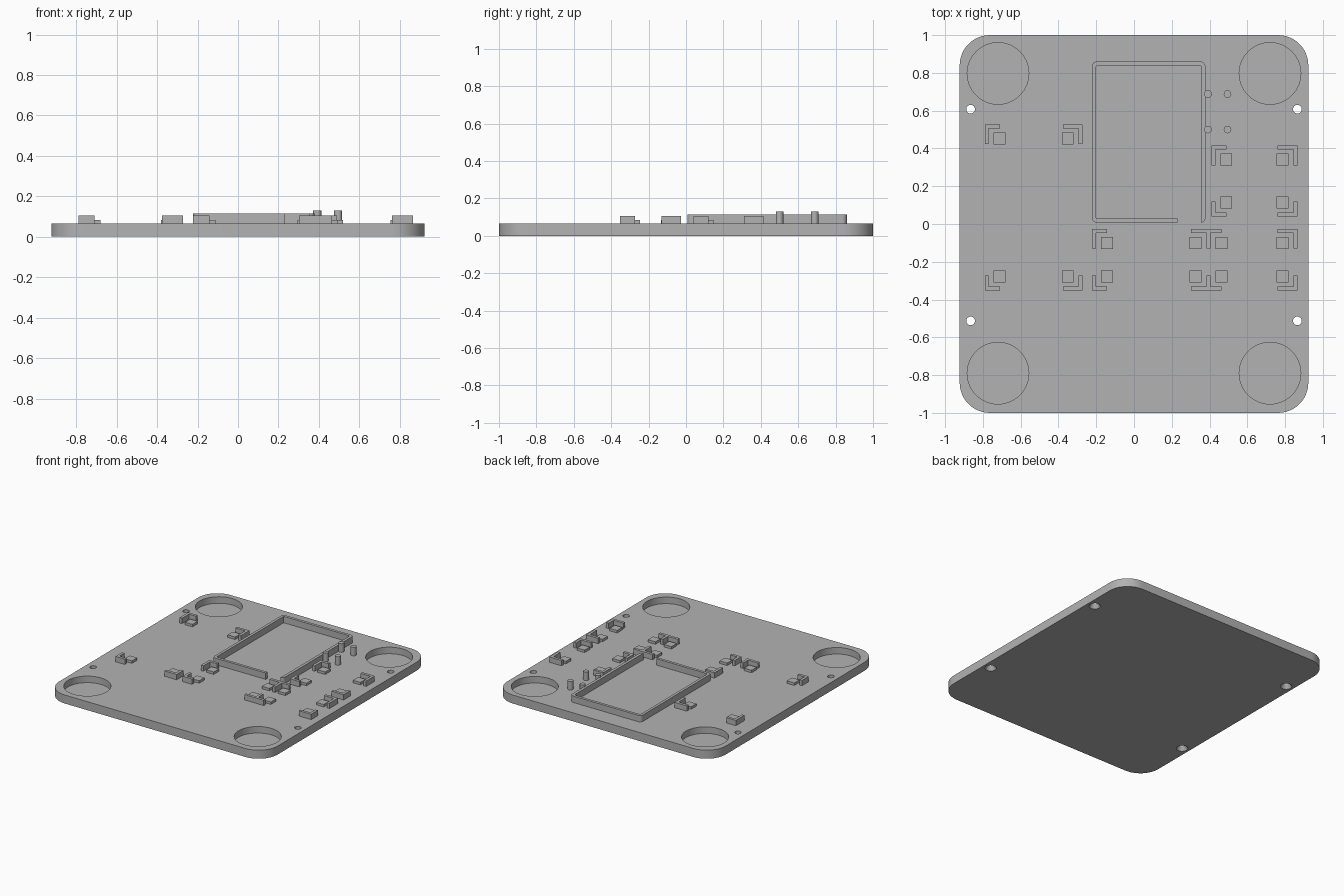
import bpy, bmesh, math

if "Cube" in bpy.data.objects:
    bpy.data.objects.remove(bpy.data.objects["Cube"], do_unlink=True)

grey = bpy.data.materials.new("matte grey")
grey.use_nodes = True
colour = (0.45, 0.45, 0.45, 1)
grey.diffuse_color = colour
grey.node_tree.nodes["Principled BSDF"].inputs["Base Color"].default_value = colour

TOP = 0.065      # upper face of the plate
SINK = 0.003     # overlap of raised parts into the plate


def prism(name, points, z0, z1):
    """Extrude a counter-clockwise outline from z0 to z1."""
    bm = bmesh.new()
    face = bm.faces.new([bm.verts.new((x, y, z0)) for x, y in points])
    new = bmesh.ops.extrude_face_region(bm, geom=[face])["geom"]
    for v in new:
        if isinstance(v, bmesh.types.BMVert):
            v.co.z = z1
    bmesh.ops.recalc_face_normals(bm, faces=bm.faces)
    mesh = bpy.data.meshes.new(name)
    bm.to_mesh(mesh)
    bm.free()
    mesh.materials.append(grey)
    ob = bpy.data.objects.new(name, mesh)
    bpy.context.collection.objects.link(ob)
    return ob


def rounded(x0, x1, y0, y1, r, steps):
    """Outline of a rectangle with round corners."""
    corners = [(x1 - r, y1 - r), (x0 + r, y1 - r), (x0 + r, y0 + r), (x1 - r, y0 + r)]
    pts = []
    for i, (cx, cy) in enumerate(corners):
        for k in range(steps + 1):
            a = (i + k / steps) * math.pi / 2
            pts.append((cx + r * math.cos(a), cy + r * math.sin(a)))
    return pts


def box(name, x0, x1, y0, y1, z0, z1):
    x0, x1 = sorted((x0, x1))
    y0, y1 = sorted((y0, y1))
    return prism(name, [(x0, y0), (x1, y0), (x1, y1), (x0, y1)], z0, z1)


def cone(name, x, y, z0, z1, r0, r1, sides):
    bpy.ops.mesh.primitive_cone_add(vertices=sides, radius1=r0, radius2=r1, depth=z1 - z0,
                                    location=(x, y, (z0 + z1) / 2))
    ob = bpy.context.object
    ob.name = name
    ob.data.materials.append(grey)
    return ob


def activate(ob):
    bpy.ops.object.select_all(action='DESELECT')
    ob.select_set(True)
    bpy.context.view_layer.objects.active = ob


def cut(ob, cutters):
    """Subtract each cutter, then discard it."""
    for c in cutters:
        c.hide_render = True
        mod = ob.modifiers.new("cut", 'BOOLEAN')
        mod.operation = 'DIFFERENCE'
        mod.solver = 'EXACT'
        mod.object = c
        activate(ob)
        bpy.ops.object.modifier_apply(modifier=mod.name)
        bpy.data.objects.remove(c, do_unlink=True)


def smooth(ob):
    activate(ob)
    bpy.ops.object.shade_smooth_by_angle(angle=math.radians(30))


# Base plate with round corner pockets and countersunk screw holes
plate = prism("base_plate", rounded(-0.923, 0.923, -1, 1, 0.16, 12), 0, TOP)
cutters = []
for x in (-1, 1):
    for y in (-0.79, 0.797):
        cutters.append(cone("pocket_cutter", x * 0.72, y, 0.015, 0.1, 0.163, 0.163, 64))
    for y in (-0.513, 0.608):
        cutters.append(cone("hole_cutter", x * 0.865, y, -0.02, 0.1, 0.023, 0.023, 24))
        cutters.append(cone("countersink_cutter", x * 0.865, y, -0.01, 0.03, 0.046, 0.022, 24))
cut(plate, cutters)
smooth(plate)

# Battery bay wall with a cable gap in the front run
wall = prism("bay_wall", rounded(-0.222, 0.378, 0.007, 0.86, 0.025, 5), TOP - SINK, 0.114)
cut(wall, [prism("bay_cutter", rounded(-0.201, 0.356, 0.028, 0.839, 0.008, 3), 0, 0.2),
           box("gap_cutter", 0.229, 0.354, -0.05, 0.05, 0, 0.2)])
smooth(wall)

# Locating pins
for x in (0.392, 0.495):
    for y in (0.5, 0.688):
        smooth(cone("locating_pin", x, y, TOP - SINK, 0.13, 0.02, 0.02, 24))


# Corner bracket with a support pad; sx and sy point inwards
def mount(x, y, sx, sy):
    t = 0.021
    ax = 0.08 if sx > 0 else 0.104
    ay = 0.08 if sy > 0 else 0.104
    pts = [(0, 0), (ax, 0), (ax, t), (t, t), (t, ay), (0, ay)]
    pts = [(x + sx * px, y + sy * py) for px, py in pts]
    prism("corner_bracket", pts, TOP - SINK, 0.106)
    box("support_pad", x + sx * 0.047, x + sx * 0.11, y + sy * 0.043, y + sy * 0.106,
        TOP - SINK, 0.084)


# Each board seat: left, right, front, back
mount(-0.79, 0.527, 1, -1)
mount(-0.272, 0.527, -1, -1)
mount(-0.79, -0.352, 1, 1)
mount(-0.272, -0.352, -1, 1)
for x0, x1, y0, y1 in [(0.41, 0.865, 0.04, 0.415),
                       (-0.222, 0.405, -0.352, -0.027),
                       (0.384, 0.865, -0.352, -0.027)]:
    for x, sx in ((x0, 1), (x1, -1)):
        for y, sy in ((y0, 1), (y1, -1)):
            mount(x, y, sx, sy)
